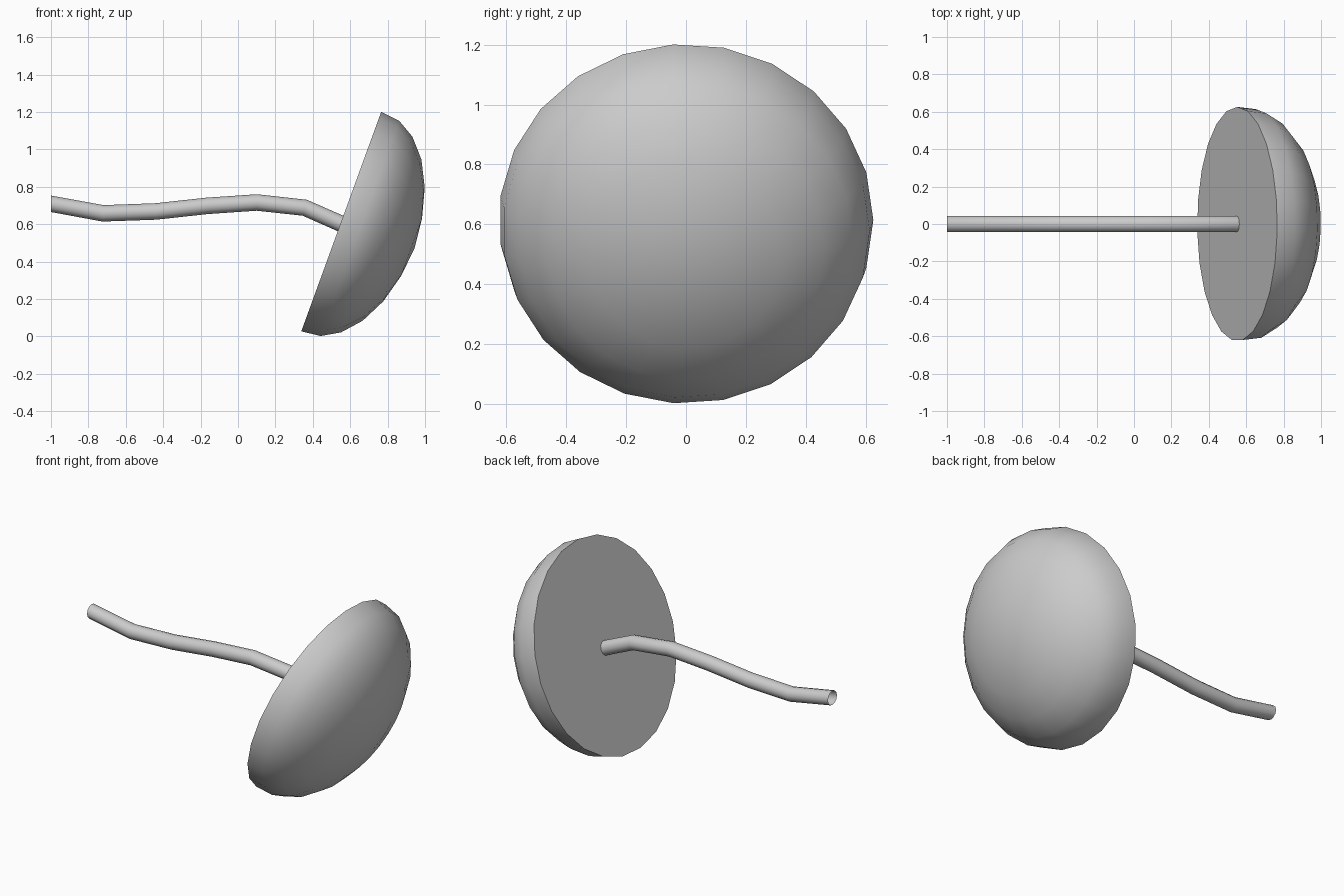
import bpy, bmesh
from math import sin, cos, pi, radians
from mathutils import Vector

if "Cube" in bpy.data.objects:
    bpy.data.objects.remove(bpy.data.objects["Cube"])

TILT = radians(20)
AXIS = Vector((cos(TILT), 0, -sin(TILT)))   # direction the dome bulges
UP = Vector((sin(TILT), 0, cos(TILT)))      # in the plane of the flat face
SIDE = Vector((0, 1, 0))


def add_ring(bm, centre, up, radius, sides):
    return [bm.verts.new(centre + radius * (cos(2 * pi * k / sides) * SIDE
                                            + sin(2 * pi * k / sides) * up))
            for k in range(sides)]


def bridge(bm, a, b):
    n = len(a)
    for k in range(n):
        j = (k + 1) % n
        bm.faces.new((a[k], a[j], b[j], b[k]))


def finish(bm, name):
    bmesh.ops.recalc_face_normals(bm, faces=bm.faces)
    mesh = bpy.data.meshes.new(name)
    bm.to_mesh(mesh)
    bm.free()
    obj = bpy.data.objects.new(name, mesh)
    bpy.context.collection.objects.link(obj)
    bpy.ops.object.select_all(action='DESELECT')
    bpy.context.view_layer.objects.active = obj
    obj.select_set(True)
    bpy.ops.object.shade_smooth_by_angle(angle=radians(40))


# Domed cap: (height, radius) profile with a flat underside
bm = bmesh.new()
centre = Vector((0.552, 0, 0.614))
profile = [(0, 0.626), (0.106, 0.614), (0.202, 0.558), (0.289, 0.46),
           (0.357, 0.325), (0.4, 0.165)]
rings = [add_ring(bm, centre + h * AXIS, UP, r, 23) for h, r in profile]
for a, b in zip(rings, rings[1:]):
    bridge(bm, a, b)
bm.faces.new(rings[0])
pole = bm.verts.new(centre + 0.417 * AXIS)
for k in range(23):
    bm.faces.new((rings[-1][k], rings[-1][(k + 1) % 23], pole))
finish(bm, "domed_cap")

# Wavy stem: open tube meeting the flat face
bm = bmesh.new()
path = [Vector((x, 0, z)) for x, z in
        [(-1, 0.709), (-0.722, 0.658), (-0.44, 0.668), (-0.165, 0.698),
         (0.10, 0.716), (0.357, 0.688), (0.55, 0.603)]]
rings = []
for i, p in enumerate(path):
    if i == 0:
        up = Vector((0, 0, 1))
    elif i == len(path) - 1:
        up = UP
    else:
        t = (path[i + 1] - p).normalized() + (p - path[i - 1]).normalized()
        up = Vector((-t.z, 0, t.x)).normalized()
    rings.append(add_ring(bm, p, up, 0.044, 12))
for a, b in zip(rings, rings[1:]):
    bridge(bm, a, b)
finish(bm, "stem")
